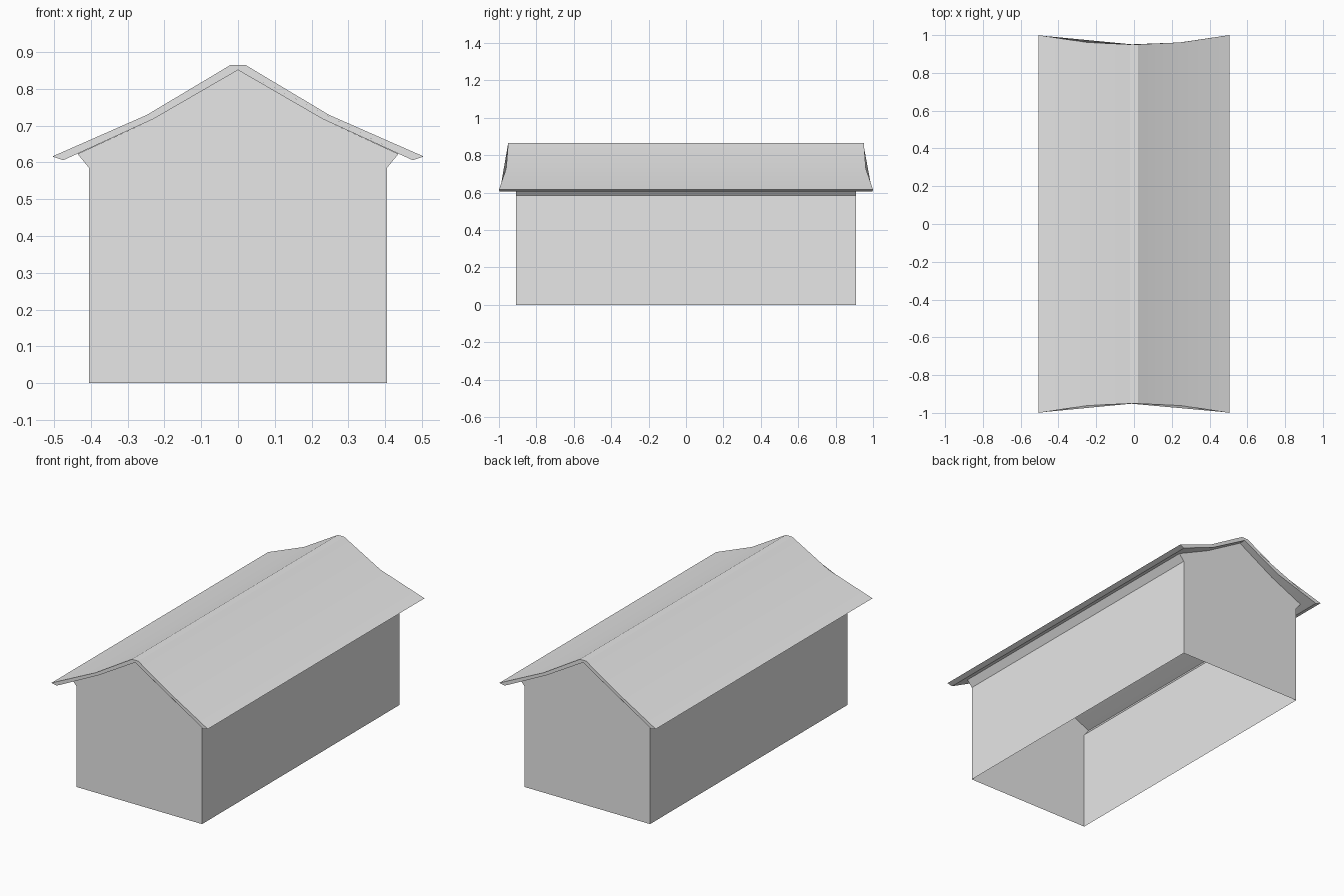
import bpy
import bmesh
import math

cube = bpy.data.objects.get("Cube")
if cube:
    bpy.data.objects.remove(cube, do_unlink=True)

grey = bpy.data.materials.new("plain grey")
grey.use_nodes = True
tone = (0.8, 0.8, 0.8, 1)
grey.diffuse_color = tone
grey.node_tree.nodes["Principled BSDF"].inputs["Base Color"].default_value = tone


def mirrored(half):
    """Complete a right-hand chain of (x, z) points, listed from outside to centre."""
    return half + [(-x, z) for x, z in reversed(half) if x > 0]


def loft(name, profile, end_y, open_edges=()):
    """Sweep a closed profile along y; end_y(x) shapes both end faces."""
    bm = bmesh.new()
    front, back = [[bm.verts.new((x, s * end_y(x), z)) for x, z in profile]
                   for s in (-1, 1)]
    bm.faces.new(front)
    bm.faces.new(back[::-1])
    count = len(profile)
    for i in range(count):
        if i not in open_edges:
            j = (i + 1) % count
            bm.faces.new((front[j], front[i], back[i], back[j]))
    bmesh.ops.recalc_face_normals(bm, faces=bm.faces)
    mesh = bpy.data.meshes.new(name)
    bm.to_mesh(mesh)
    bm.free()
    mesh.materials.append(grey)
    obj = bpy.data.objects.new(name, mesh)
    bpy.context.collection.objects.link(obj)
    return obj


# Thin walls with gables and small eave brackets, open below and under the roof
wall_profile = mirrored([(0.405, 0), (0.405, 0.585), (0.436, 0.623),
                         (0.23, 0.718), (0, 0.851)])
walls = loft("walls", wall_profile, lambda x: 0.91, open_edges=(2, 3, 4, 5, 8))

# Bent roof slab, with ends that flare out towards the eaves
roof_top = mirrored([(0.505, 0.616), (0.248, 0.729), (0.02, 0.865)])
roof_under = mirrored([(0.475, 0.606), (0.23, 0.718), (0, 0.851)])


def roof_end(x):
    x = abs(x)
    if x < 0.24:
        return 0.95 + 0.04 * x
    return 0.96 + 0.04 * (x - 0.24) / 0.265


roof = loft("roof", roof_top + roof_under[::-1], roof_end)

# Soften only the shallow bend in each slope
bpy.ops.object.select_all(action='DESELECT')
roof.select_set(True)
bpy.context.view_layer.objects.active = roof
bpy.ops.object.shade_smooth_by_angle(angle=math.radians(25))
